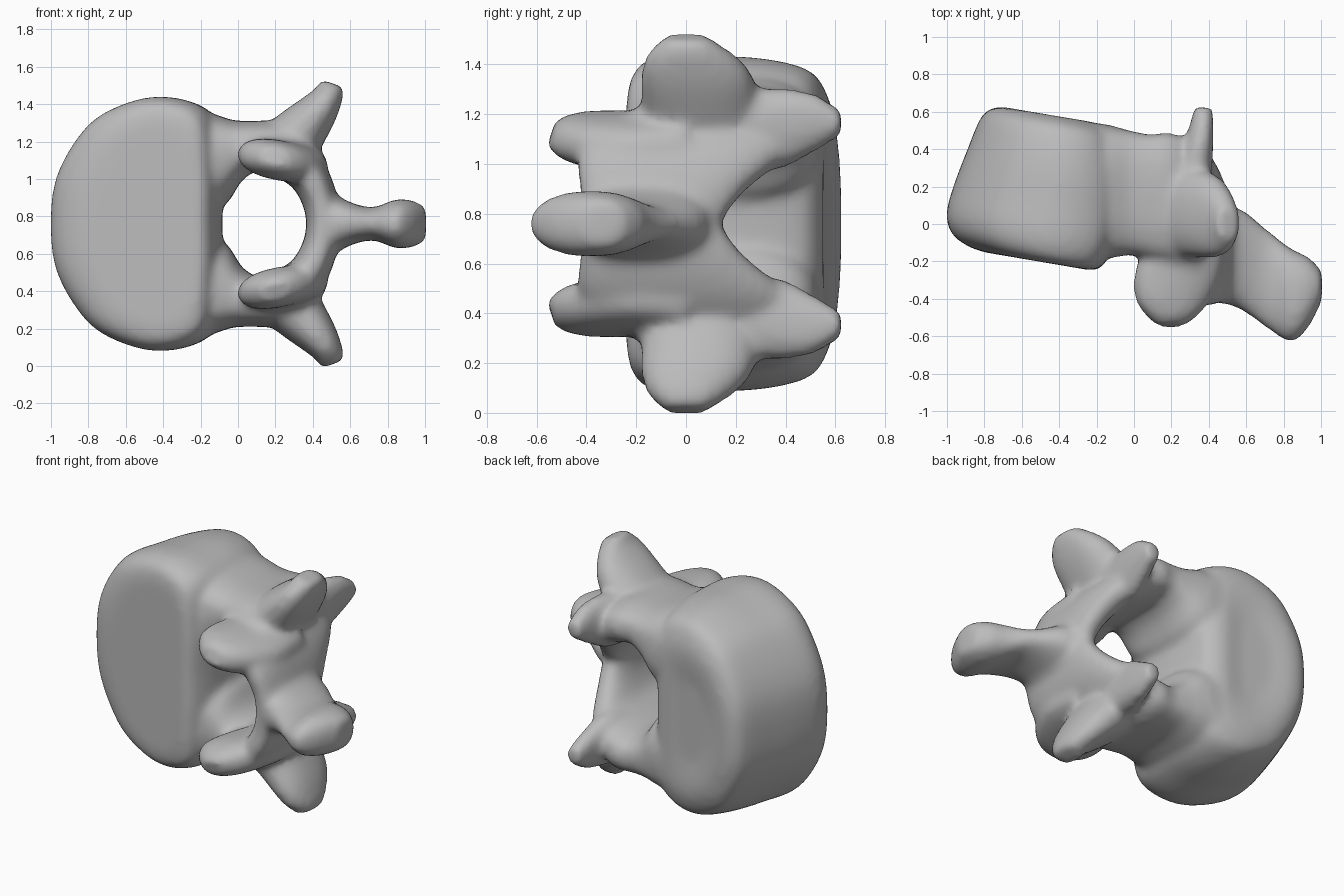
import bpy
import bmesh
from math import cos, sin, pi
from mathutils import Vector

MID = Vector((0, 0, 0.76))  # height of the mirror plane

cube = bpy.data.objects.get("Cube")
if cube:
    bpy.data.objects.remove(cube)

bm = bmesh.new()


def spline(points, steps, closed=False):
    """Smooth curve through points of any dimension."""
    pts = [Vector(p) for p in points]
    n = len(pts)

    def at(i):
        return pts[i % n] if closed else pts[max(0, min(n - 1, i))]

    out = []
    for i in range(n if closed else n - 1):
        a, b, c, d = (at(i + k) for k in (-1, 0, 1, 2))
        for s in range(steps):
            t = s / steps
            out.append(b + (c - a) * (t / 2)
                       + (a * 2 - b * 5 + c * 4 - d) * (t * t / 2)
                       + (b * 3 - a - c * 3 + d) * (t ** 3 / 2))
    if not closed:
        out.append(pts[-1])
    return out


def skin(rings):
    """Join rings of points into a closed solid."""
    rows = [[bm.verts.new(p + MID) for p in ring] for ring in rings]
    n = len(rows[0])
    for r, q in zip(rows, rows[1:]):
        for i in range(n):
            j = (i + 1) % n
            bm.faces.new((r[i], r[j], q[j], q[i]))
    bm.faces.new(rows[0])
    bm.faces.new(rows[-1])


def power(v, e):
    return abs(v) ** e * (1 if v >= 0 else -1)


def strut(sections, wide, side=1, boxy=0.88):
    """Loft of rounded sections (x, y, z, thin radius, wide radius)."""
    path = spline(sections, 5)
    wide = Vector(wide).normalized()
    rings = []
    for i, s in enumerate(path):
        ahead = path[min(i + 1, len(path) - 1)].to_3d()
        behind = path[max(i - 1, 0)].to_3d()
        thin = (ahead - behind).cross(wide).normalized()
        ring = []
        for k in range(28):
            a = 2 * pi * k / 28
            p = (s.to_3d() + thin * s[3] * power(cos(a), boxy)
                 + wide * s[4] * power(sin(a), boxy))
            p.z *= side
            ring.append(p)
        rings.append(ring)
    skin(rings)


# Body: D-shaped outline lofted front to back, slightly skewed, dished behind
half = [(0.03, 0.35), (0.15, 0.66), (0.31, 0.87), (0.58, 1),
        (0.82, 0.97), (0.96, 0.82), (1, 0.42)]
outline = spline([(0, 0)] + half + [(1, 0)] + [(u, -w) for u, w in reversed(half)],
                 5, closed=True)
levels = [(-0.185, -0.8, -0.24, 0.53), (-0.17, -0.88, -0.19, 0.61),
          (-0.12, -0.97, -0.15, 0.655), (-0.02, -1.003, -0.11, 0.675),
          (0.14, -0.965, -0.085, 0.67), (0.35, -0.89, -0.09, 0.66),
          (0.53, -0.82, -0.12, 0.615), (0.59, -0.76, -0.17, 0.53),
          (0.61, -0.68, -0.24, 0.42), (0.595, -0.55, -0.35, 0.25)]
rings = []
for y, x0, x1, h in spline(levels, 3):
    ring = []
    for u, w in outline:
        x = x0 + (x1 - x0) * u
        ring.append(Vector((x, y - 0.17 * (x + 0.6), w * h)))
    rings.append(ring)
skin(rings)

for side in (1, -1):
    # Arch around the canal: widely flared pedicle into lamina
    strut([(-0.25, 0.175, 0.34, 0.3, 0.37), (-0.16, 0.175, 0.355, 0.275, 0.36),
           (-0.08, 0.17, 0.38, 0.22, 0.345), (0.0, 0.165, 0.4, 0.16, 0.33),
           (0.09, 0.15, 0.415, 0.135, 0.33), (0.2, 0.13, 0.4, 0.14, 0.355),
           (0.36, -0.01, 0.28, 0.11, 0.415), (0.44, -0.1, 0.12, 0.095, 0.325),
           (0.46, -0.155, -0.04, 0.09, 0.27)], (0, 1, 0), side, 0.75)
    # Transverse process
    strut([(0.22, 0.07, 0.36, 0.18, 0.26), (0.33, 0.06, 0.49, 0.145, 0.24),
           (0.425, 0.04, 0.6, 0.11, 0.22), (0.48, 0.015, 0.68, 0.082, 0.17),
           (0.508, 0, 0.75, 0.065, 0.085)], (0, 1, 0), side)
    # Front articular process, webbed to the lamina
    strut([(0.3, 0, 0.34, 0.1, 0.18), (0.245, -0.22, 0.34, 0.105, 0.235),
           (0.21, -0.39, 0.34, 0.105, 0.21), (0.205, -0.49, 0.35, 0.085, 0.14),
           (0.2, -0.54, 0.365, 0.055, 0.07)], (1, 0, -0.2), side)
    # Rear articular process
    strut([(0.29, 0.15, 0.38, 0.12, 0.15), (0.33, 0.36, 0.38, 0.09, 0.165),
           (0.36, 0.51, 0.405, 0.065, 0.12), (0.37, 0.625, 0.405, 0.05, 0.05)],
          (0.1, 0, 1), side)

# Spinous process
strut([(0.43, -0.155, 0, 0.22, 0.265), (0.5, -0.165, 0, 0.175, 0.265),
       (0.59, -0.2, 0, 0.12, 0.27), (0.72, -0.3, 0, 0.088, 0.265),
       (0.84, -0.38, 0, 0.13, 0.25), (0.93, -0.365, 0, 0.125, 0.19),
       (1.005, -0.33, 0, 0.09, 0.08)], (0, 1, 0))

bmesh.ops.recalc_face_normals(bm, faces=bm.faces)
mesh = bpy.data.meshes.new("vertebra")
bm.to_mesh(mesh)
bm.free()
vertebra = bpy.data.objects.new("vertebra", mesh)
bpy.context.collection.objects.link(vertebra)

# Fuse the parts into one soft surface
remesh = vertebra.modifiers.new("fuse", 'REMESH')
remesh.mode = 'VOXEL'
remesh.voxel_size = 0.022
remesh.use_smooth_shade = True
soften = vertebra.modifiers.new("soften", 'SMOOTH')
soften.factor = 0.5
soften.iterations = 10

# Single bone colour
grey = bpy.data.materials.new("bone grey")
grey.use_nodes = True
colour = (0.5, 0.5, 0.5, 1)
grey.diffuse_color = colour
grey.node_tree.nodes["Principled BSDF"].inputs["Base Color"].default_value = colour
mesh.materials.append(grey)
